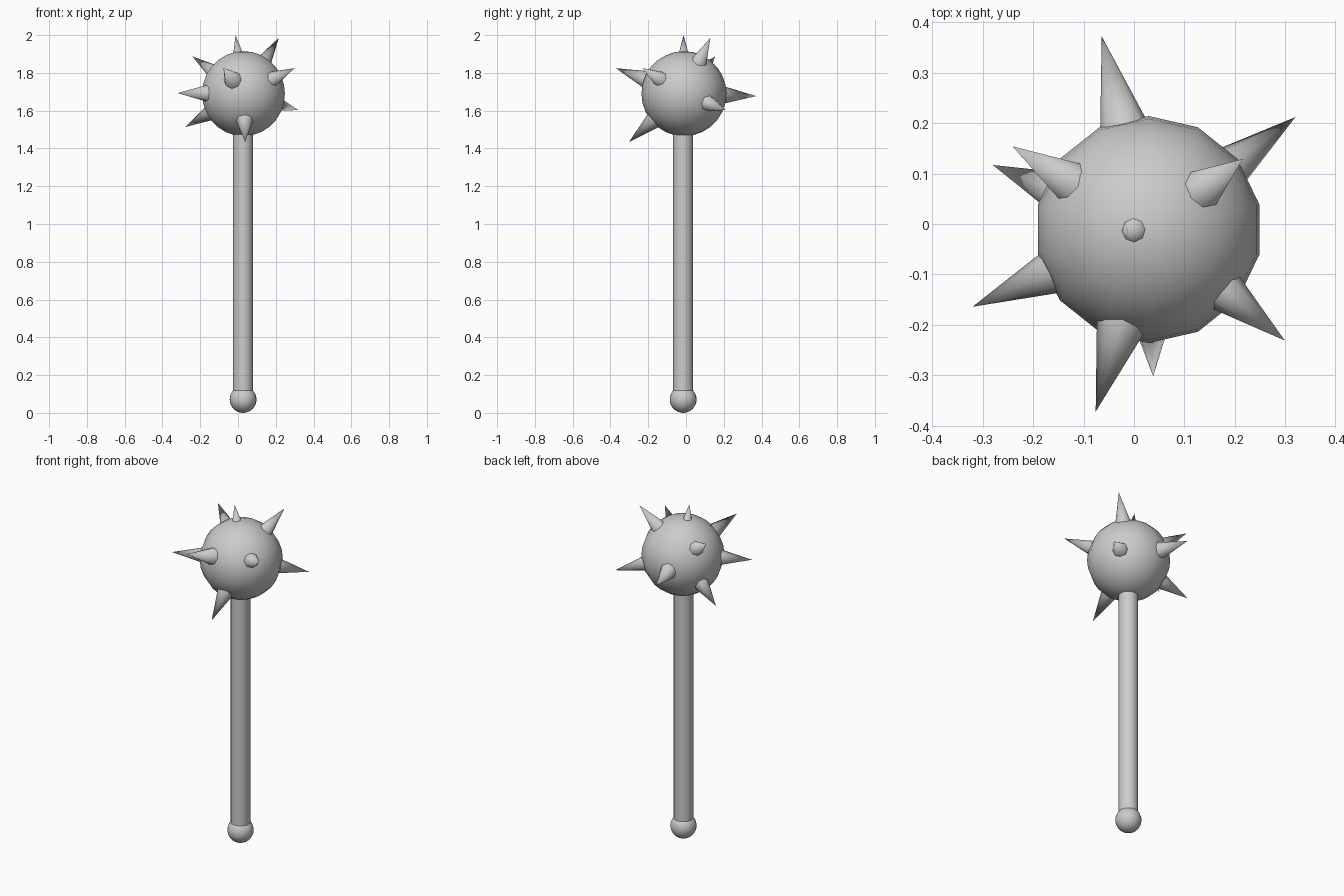
import bpy
import math
from mathutils import Vector

cube = bpy.data.objects.get("Cube")
if cube:
    bpy.data.objects.remove(cube, do_unlink=True)

metal = bpy.data.materials.new("grey_metal")
metal.use_nodes = True
GREY = (0.6, 0.6, 0.6, 1)
metal.diffuse_color = GREY
metal.node_tree.nodes["Principled BSDF"].inputs["Base Color"].default_value = GREY


def finish(name, angle):
    """Name the new part, colour it and smooth it below the given angle."""
    obj = bpy.context.object
    obj.name = name
    obj.data.materials.append(metal)
    bpy.ops.object.shade_smooth_by_angle(angle=math.radians(angle))
    return obj


# Spiked ball
HEAD = Vector((0.029, -0.011, 1.69))
bpy.ops.mesh.primitive_uv_sphere_add(segments=14, ring_count=14, radius=0.225, location=HEAD)
finish("head_ball", 40)

# Shaft
AXIS_X, AXIS_Y = 0.027, -0.015
BOTTOM, TOP = 0.08, 1.52
bpy.ops.mesh.primitive_cylinder_add(vertices=24, radius=0.053, depth=TOP - BOTTOM,
                                    location=(AXIS_X, AXIS_Y, (TOP + BOTTOM) / 2))
finish("shaft", 40)

# Pommel
bpy.ops.mesh.primitive_uv_sphere_add(segments=24, ring_count=16, radius=0.071,
                                     location=(AXIS_X, AXIS_Y, 0.071))
finish("pommel", 40)

# Spikes point outward from the ball centre to these tips
TIPS = [
    (-0.013, -0.013, 2.0),
    (-0.064, 0.372, 1.677),
    (0.32, 0.212, 1.603),
    (0.216, 0.129, 1.985),
    (-0.241, 0.154, 1.887),
    (-0.28, 0.117, 1.513),
    (-0.32, -0.164, 1.693),
    (-0.076, -0.372, 1.825),
    (0.038, -0.302, 1.434),
    (0.299, -0.231, 1.825),
]
ROOT, TAPER = 0.18, 0.26  # buried base distance, radius per unit length
for i, tip in enumerate(TIPS):
    out = Vector(tip) - HEAD
    length = out.length - ROOT
    mid = HEAD + out.normalized() * (ROOT + length / 2)
    bpy.ops.mesh.primitive_cone_add(vertices=8, radius1=length * TAPER, radius2=0, depth=length,
                                    location=mid, rotation=out.to_track_quat("Z", "Y").to_euler())
    finish(f"spike_{i + 1}", 60)
